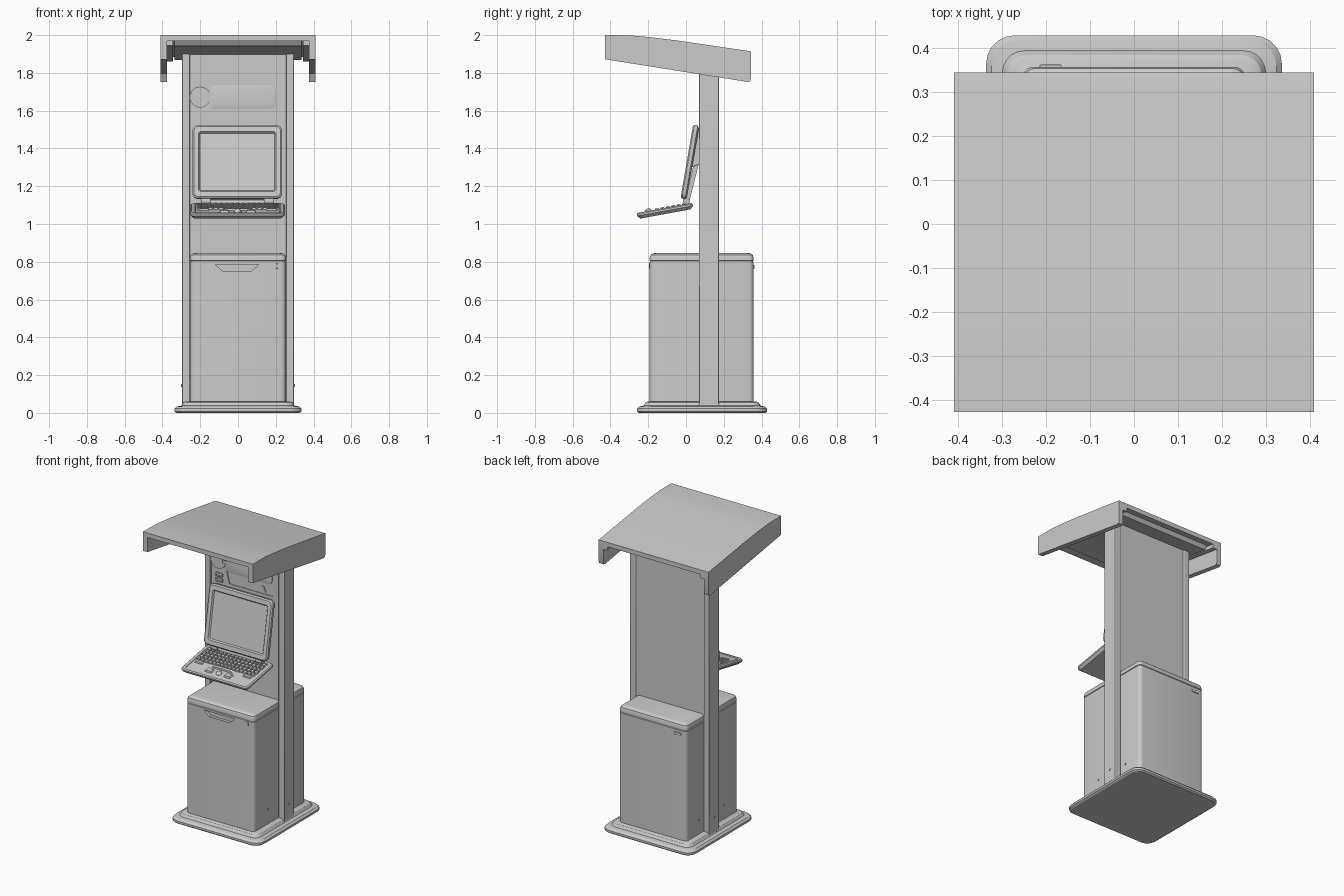
import bpy, bmesh, math
from mathutils import Vector, Matrix

if "Cube" in bpy.data.objects:
    bpy.data.objects.remove(bpy.data.objects["Cube"])

grey = bpy.data.materials.new("light_grey")
grey.diffuse_color = (0.6, 0.6, 0.6, 1)
grey.use_nodes = True
grey.node_tree.nodes["Principled BSDF"].inputs["Base Color"].default_value = grey.diffuse_color
UP = math.pi / 2          # turns a loft so that it grows towards the front (-y)


def finish(name, bm, loc=(0, 0, 0), rot=(0, 0, 0), bevel=0.0, segs=2):
    bmesh.ops.recalc_face_normals(bm, faces=bm.faces)
    me = bpy.data.meshes.new(name)
    bm.to_mesh(me)
    bm.free()
    me.materials.append(grey)
    ob = bpy.data.objects.new(name, me)
    bpy.context.collection.objects.link(ob)
    ob.location, ob.rotation_euler = loc, rot
    if bevel:
        m = ob.modifiers.new("bevel", 'BEVEL')
        m.width, m.segments, m.limit_method = bevel, segs, 'ANGLE'
    return ob


def box(name, lo, hi, bevel=0.0, segs=2):
    lo, hi = Vector(lo), Vector(hi)
    bm = bmesh.new()
    bmesh.ops.create_cube(bm, size=1)
    bmesh.ops.scale(bm, vec=hi - lo, verts=bm.verts)
    return finish(name, bm, (lo + hi) / 2, (0, 0, 0), bevel, segs)


def prism(name, pts, a, b, axis='x', bevel=0.0):
    """Extrude a (y,z) profile along x, or an (x,z) profile along y."""
    bm = bmesh.new()
    put = (lambda p, t: (t, p[0], p[1])) if axis == 'x' else (lambda p, t: (p[0], t, p[1]))
    A = [bm.verts.new(put(p, a)) for p in pts]
    B = [bm.verts.new(put(p, b)) for p in pts]
    bm.faces.new(A)
    bm.faces.new(B)
    for i in range(len(pts)):
        j = (i + 1) % len(pts)
        bm.faces.new((A[i], A[j], B[j], B[i]))
    return finish(name, bm, bevel=bevel)


def loft(name, rings, loc=(0, 0, 0), rot=(0, 0, 0), n=5):
    """Stack rounded rectangles (half_x, half_y, radius, height)."""
    bm = bmesh.new()
    rows = []
    for hx, hy, r, h in rings:
        row = []
        for k, (sx, sy) in enumerate(((1, 1), (-1, 1), (-1, -1), (1, -1))):
            for i in range(n + 1):
                t = (k + i / n) * math.pi / 2
                row.append(bm.verts.new((sx * (hx - r) + r * math.cos(t),
                                         sy * (hy - r) + r * math.sin(t), h)))
        rows.append(row)
    bm.faces.new(rows[0])
    bm.faces.new(rows[-1])
    for p, q in zip(rows, rows[1:]):
        for i in range(len(p)):
            j = (i + 1) % len(p)
            bm.faces.new((p[i], p[j], q[j], q[i]))
    return finish(name, bm, loc, rot)


def rod(name, r, depth, loc, rot, sides=24):
    bm = bmesh.new()
    bmesh.ops.create_cone(bm, cap_ends=True, segments=sides, radius1=r, radius2=r, depth=depth)
    return finish(name, bm, loc, rot)


# stepped base plate
loft("base_plate", [(0.325, 0.335, 0.055, 0), (0.337, 0.345, 0.065, 0.008), (0.337, 0.345, 0.065, 0.022),
                    (0.325, 0.333, 0.06, 0.034), (0.3, 0.31, 0.05, 0.038), (0.29, 0.3, 0.045, 0.055),
                    (0.28, 0.29, 0.04, 0.06)], (0, 0.085, 0))

# cabinet with lid groove and rounded top
cab = loft("cabinet", [(0.254, 0.275, 0.025, 0.05), (0.254, 0.275, 0.025, 0.798),
                       (0.250, 0.271, 0.022, 0.800), (0.250, 0.271, 0.022, 0.804),
                       (0.254, 0.275, 0.025, 0.806), (0.254, 0.275, 0.025, 0.822),
                       (0.250, 0.271, 0.024, 0.835), (0.240, 0.261, 0.022, 0.843),
                       (0.228, 0.249, 0.02, 0.846)], (0, 0.083, 0))
cut = prism("handle_cutter", [(-0.12, 0.785), (0.11, 0.785), (0.07, 0.75), (-0.08, 0.75)], -0.25, -0.172, 'y')
cut.hide_render = True
cut.hide_set(True)
m = cab.modifiers.new("handle_recess", 'BOOLEAN')
m.operation, m.object = 'DIFFERENCE', cut

# locks on front and back doors
box("front_lock", (0.2, -0.197, 0.765), (0.212, -0.19, 0.79), 0.002)
box("back_lock", (-0.215, 0.355, 0.765), (-0.165, 0.363, 0.782), 0.002)

# column: two posts and a recessed panel
for s, side in ((-1, "left"), (1, "right")):
    xs = sorted((s * 0.254, s * 0.297))
    box(side + "_post", (xs[0], 0.068, 0.04), (xs[1], 0.175, 1.905), 0.004)
    rod(side + "_post_bolt", 0.008, 0.006, (s * 0.298, 0.12, 0.145), (0, UP, 0), 12)
    for y in (-0.04, 0.22):
        rod(side + "_cabinet_bolt", 0.006, 0.006, (s * 0.255, y, 0.155), (0, UP, 0), 12)
box("column_panel", (-0.255, 0.08, 0.04), (0.255, 0.168, 1.9))

# canopy: sloped top, hanging side walls, underside light panel
top = [(-0.428, 2.0), (-0.3, 1.999), (-0.2, 1.99), (-0.05, 1.972), (0.345, 1.914)]
prism("canopy_top", top + [(y, z - 0.03) for y, z in reversed(top)], -0.41, 0.41)
wall = top + [(0.345, 1.77), (0.34, 1.756), (0.328, 1.752), (-0.428, 1.872)]
for s, side in ((-1, "left"), (1, "right")):
    prism(side + "_canopy_wall", wall, s * 0.376, s * 0.41)
    prism(side + "_canopy_rail", [(y, z - 0.028) for y, z in top[1:]]
          + [(y, z - 0.055) for y, z in reversed(top[1:])], s * 0.345, s * 0.377)
lamp = [(-0.36, 1.972), (-0.2, 1.963), (-0.05, 1.945), (0.3, 1.893)]
prism("canopy_light_panel", lamp + [(0.28, 1.868), (-0.05, 1.916), (-0.2, 1.934), (-0.34, 1.942)], -0.335, 0.335)

# monitor: bezel with sunken screen
loft("monitor", [(0.222, 0.182, 0.025, -0.016), (0.237, 0.197, 0.03, -0.008), (0.237, 0.197, 0.03, 0.010),
                 (0.229, 0.189, 0.025, 0.017), (0.205, 0.160, 0.012, 0.017), (0.198, 0.153, 0.006, 0.008)],
     (-0.004, 0.021, 1.328), (UP - 0.17, 0, 0))
prism("monitor_mount", [(0.028, 1.3), (0.085, 1.32), (0.085, 1.51), (0.065, 1.51)], -0.2, 0.19, 'x', 0.004)
prism("monitor_arm", [(0.0, 1.13), (0.018, 1.12), (0.068, 1.32), (0.045, 1.34)], -0.15, 0.14)

# hinge
rod("hinge_bar", 0.012, 0.36, (-0.004, 0.005, 1.115), (0, UP, 0), 16)
for x in (-0.17, 0.162):
    rod("hinge_knuckle", 0.019, 0.05, (x, 0.002, 1.122), (0, UP, 0))

# keyboard tray, keys and trackball in the tray's own frame
loc, tilt = Vector((-0.002, -0.112, 1.075)), 0.18
loft("keyboard_tray", [(0.235, 0.135, 0.02, -0.022), (0.25, 0.150, 0.028, -0.006), (0.25, 0.150, 0.028, 0.004),
                       (0.243, 0.143, 0.024, 0.010), (0.226, 0.128, 0.015, 0.010), (0.223, 0.125, 0.013, 0.006)],
     loc, (tilt, 0, 0))
bm = bmesh.new()


def key(x, y, w, d):
    r = bmesh.ops.create_cube(bm, size=1, matrix=Matrix.Translation((x, y, 0.010))
                              @ Matrix.Diagonal((w, d, 0.012, 1)))
    for v in r["verts"]:
        if v.co.z > 0.01:
            v.co.x += (x - v.co.x) * 0.25
            v.co.y += (y - v.co.y) * 0.25


for row in range(5):
    for col in range(15):
        key(-0.203 + col * 0.029 + (row % 2) * 0.004, 0.105 - row * 0.029, 0.025, 0.025)
for x, w in ((-0.18, 0.06), (0, 0.17), (0.18, 0.06)):
    key(x, -0.04, w, 0.025)
for x in (-0.07, 0.07):
    key(x, -0.088, 0.05, 0.04)
finish("keyboard_keys", bm, loc, (tilt, 0, 0))
bm = bmesh.new()
bmesh.ops.create_uvsphere(bm, u_segments=24, v_segments=12, radius=0.02,
                          matrix=Matrix.Translation((0, -0.088, 0.003)))
finish("trackball", bm, loc, (tilt, 0, 0))

# fittings on the upper panel
loft("speaker_plate", [(0.175, 0.06, 0.025, 0), (0.175, 0.06, 0.025, 0.006), (0.168, 0.053, 0.02, 0.008)],
     (0.025, 0.081, 1.672), (UP, 0, 0))
rod("round_badge", 0.055, 0.014, (-0.2, 0.079, 1.672), (UP, 0, 0), 32)
rod("round_badge_centre", 0.038, 0.02, (-0.2, 0.079, 1.672), (UP, 0, 0), 32)
prism("sloped_trim", [(-0.15, 1.63), (-0.14, 1.63), (-0.115, 1.53), (-0.125, 1.53)], 0.074, 0.082, 'y')
box("panel_seam", (-0.12, 0.076, 1.528), (0.2, 0.082, 1.534))
for z in (1.54, 1.575):
    loft("slot_frame", [(0.026, 0.013, 0.004, 0), (0.026, 0.013, 0.004, 0.008), (0.018, 0.006, 0.002, 0.008),
                        (0.018, 0.006, 0.002, 0.002)], (-0.195, 0.081, z), (UP, 0, 0))
prism("warning_plate", [(0.11, 1.548), (0.155, 1.548), (0.14, 1.585), (0.125, 1.585)], 0.074, 0.082, 'y')

# smooth shading with sharp edges kept
bpy.ops.object.select_all(action='DESELECT')
for ob in list(bpy.context.scene.objects):
    if ob.type == 'MESH' and not ob.hide_render:
        ob.select_set(True)
        bpy.context.view_layer.objects.active = ob
bpy.ops.object.shade_smooth_by_angle(angle=math.radians(30))
